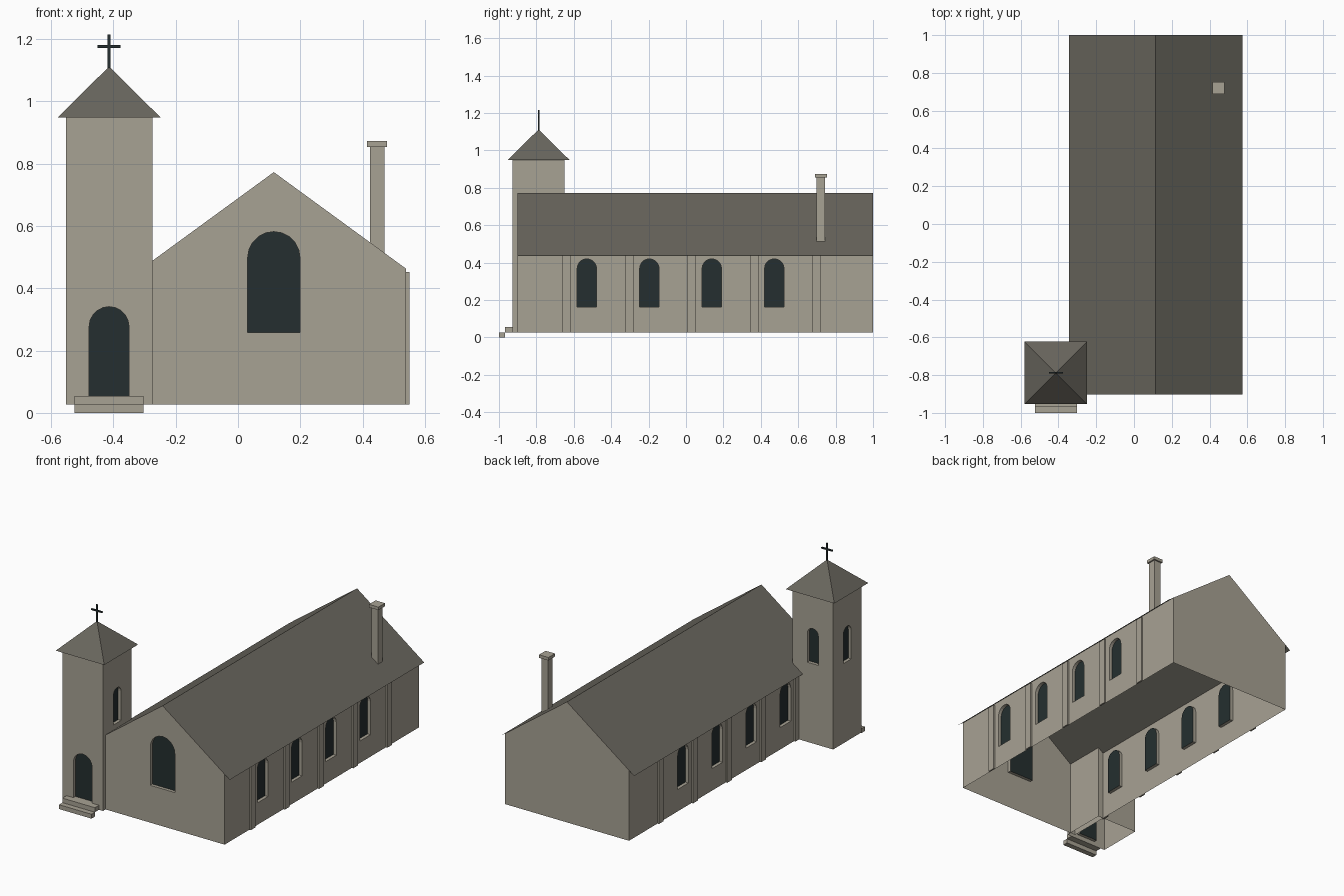
import bpy, bmesh, math
from mathutils import Vector

if "Cube" in bpy.data.objects:
    bpy.data.objects.remove(bpy.data.objects["Cube"], do_unlink=True)


def material(name, rgb):
    m = bpy.data.materials.new(name)
    m.use_nodes = True
    m.diffuse_color = (*rgb, 1)
    m.node_tree.nodes["Principled BSDF"].inputs["Base Color"].default_value = (*rgb, 1)
    return m


STONE = material("stone", (0.39, 0.36, 0.295))
SLATE = material("slate", (0.14, 0.132, 0.11))
DARK = material("dark_glass", (0.018, 0.028, 0.029))


def finish(bm, name, *mats):
    mesh = bpy.data.meshes.new(name)
    bm.to_mesh(mesh)
    bm.free()
    for m in mats:
        mesh.materials.append(m)
    obj = bpy.data.objects.new(name, mesh)
    bpy.context.collection.objects.link(obj)
    return obj


def box(name, lo, hi, mat):
    bm = bmesh.new()
    bmesh.ops.create_cube(bm, size=1)
    for v in bm.verts:
        v.co = [a + (b - a) * (c + 0.5) for a, b, c in zip(lo, hi, v.co)]
    return finish(bm, name, mat)


def arch(centre, width, bottom, top, steps=10):
    """Round-headed opening as (u, z) points."""
    r = width / 2
    pts = [(centre - r, bottom), (centre + r, bottom)]
    for i in range(steps + 1):
        a = math.pi * i / steps
        pts.append((centre + r * math.cos(a), top - r + r * math.sin(a)))
    return pts


def panel(bm, place, inward, outline, openings=(), depth=0.02):
    """Flat wall with recessed, glazed openings."""
    edges = []
    for n, loop in enumerate([outline, *openings]):
        vs = [bm.verts.new(place(u, z)) for u, z in loop]
        pairs = list(zip(vs, vs[1:] + vs[:1]))
        edges += [bm.edges.new(p) for p in pairs]
        if n:
            back = {v: bm.verts.new(v.co + Vector(inward) * depth) for v in vs}
            for a, b in pairs:
                bm.faces.new((a, b, back[b], back[a]))
            bm.faces.new([back[v] for v in vs]).material_index = 1
    bmesh.ops.triangle_fill(bm, edges=edges, use_beauty=True, normal=-Vector(inward))


def shell(name, x0, x1, y0, y1, front, back, side, holes):
    """Four walls, open underneath; holes are keyed by wall."""
    bm = bmesh.new()
    panel(bm, lambda u, z: Vector((u, y0, z)), (0, 1, 0), front, holes.get("front", ()))
    panel(bm, lambda u, z: Vector((u, y1, z)), (0, -1, 0), back, holes.get("back", ()))
    panel(bm, lambda u, z: Vector((x0, u, z)), (1, 0, 0), side, holes.get("side", ()))
    panel(bm, lambda u, z: Vector((x1, u, z)), (-1, 0, 0), side, holes.get("side", ()))
    bmesh.ops.remove_doubles(bm, verts=bm.verts, dist=0.0001)
    bmesh.ops.recalc_face_normals(bm, faces=bm.faces)
    return finish(bm, name, STONE, DARK)


# Nave
BASE = 0.027
MID, HALF, Y0, Y1 = 0.115, 0.425, -0.902, 1.0
APEX, SLOPE = 0.773, 0.73
x0, x1, eave = MID - HALF, MID + HALF, APEX - HALF * SLOPE
gable = [(x0, BASE), (x1, BASE), (x1, eave), (MID, APEX), (x0, eave)]
flank = [(Y0, BASE), (Y1, BASE), (Y1, eave), (Y0, eave)]
BAY = 0.334
shell("nave_walls", x0, x1, Y0, Y1, gable, gable, flank, {
    "front": [arch(MID, 0.168, 0.258, 0.582)],
    "side": [arch(-0.53 + BAY * i, 0.104, 0.163, 0.42) for i in range(4)]})

# Nave roof, two thin slopes
bm = bmesh.new()
over = 0.46
rows = [[bm.verts.new((MID + s * over, y, APEX - abs(s) * over * SLOPE)) for s in (-1, 0, 1)]
        for y in (Y0, Y1)]
for i in range(2):
    bm.faces.new((rows[0][i], rows[0][i + 1], rows[1][i + 1], rows[1][i]))
finish(bm, "nave_roof", SLATE)

# Buttresses on both flanks
for label, s in (("left", 1), ("right", -1)):
    for i in range(5):
        y = -0.637 + BAY * i
        xs = sorted((MID + s * HALF, MID + s * (HALF + 0.01)))
        box(f"{label}_buttress_{i + 1}", (xs[0], y - 0.023, BASE),
            (xs[1], y + 0.023, 0.453), STONE)

# Tower
TX, TY, TH, TOP = -0.414, -0.788, 0.139, 0.948


def tower_wall(c):
    return [(c - TH, BASE), (c + TH, BASE), (c + TH, TOP), (c - TH, TOP)]


def tower_window(c):
    return [arch(c, 0.075, 0.52, 0.738)]


shell("tower_walls", TX - TH, TX + TH, TY - TH, TY + TH,
      tower_wall(TX), tower_wall(TX), tower_wall(TY), {
          "front": [arch(TX, 0.128, 0.055, 0.341)],
          "back": tower_window(TX), "side": tower_window(TY)})

# Tower roof
bpy.ops.mesh.primitive_cone_add(vertices=4, radius1=0.166 * math.sqrt(2), depth=0.164,
                                location=(TX, TY, TOP + 0.082),
                                rotation=(0, 0, math.pi / 4))
roof = bpy.context.object
roof.name = "tower_roof"
roof.data.materials.append(SLATE)

# Cross
box("cross_post", (TX - 0.005, TY - 0.004, 1.1), (TX + 0.005, TY + 0.004, 1.215), DARK)
box("cross_bar", (TX - 0.037, TY - 0.004, 1.172), (TX + 0.037, TY + 0.004, 1.181), DARK)

# Entrance steps
box("lower_step", (TX - 0.111, -1.0, 0), (TX + 0.111, -0.967, BASE), STONE)
box("upper_step", (TX - 0.111, -0.967, BASE), (TX + 0.111, TY - TH, 0.055), STONE)

# Chimney
CX, CY = 0.447, 0.721
box("chimney", (CX - 0.023, CY - 0.023, 0.5), (CX + 0.023, CY + 0.023, 0.854), STONE)
box("chimney_cap", (CX - 0.032, CY - 0.032, 0.854), (CX + 0.032, CY + 0.032, 0.873), STONE)
